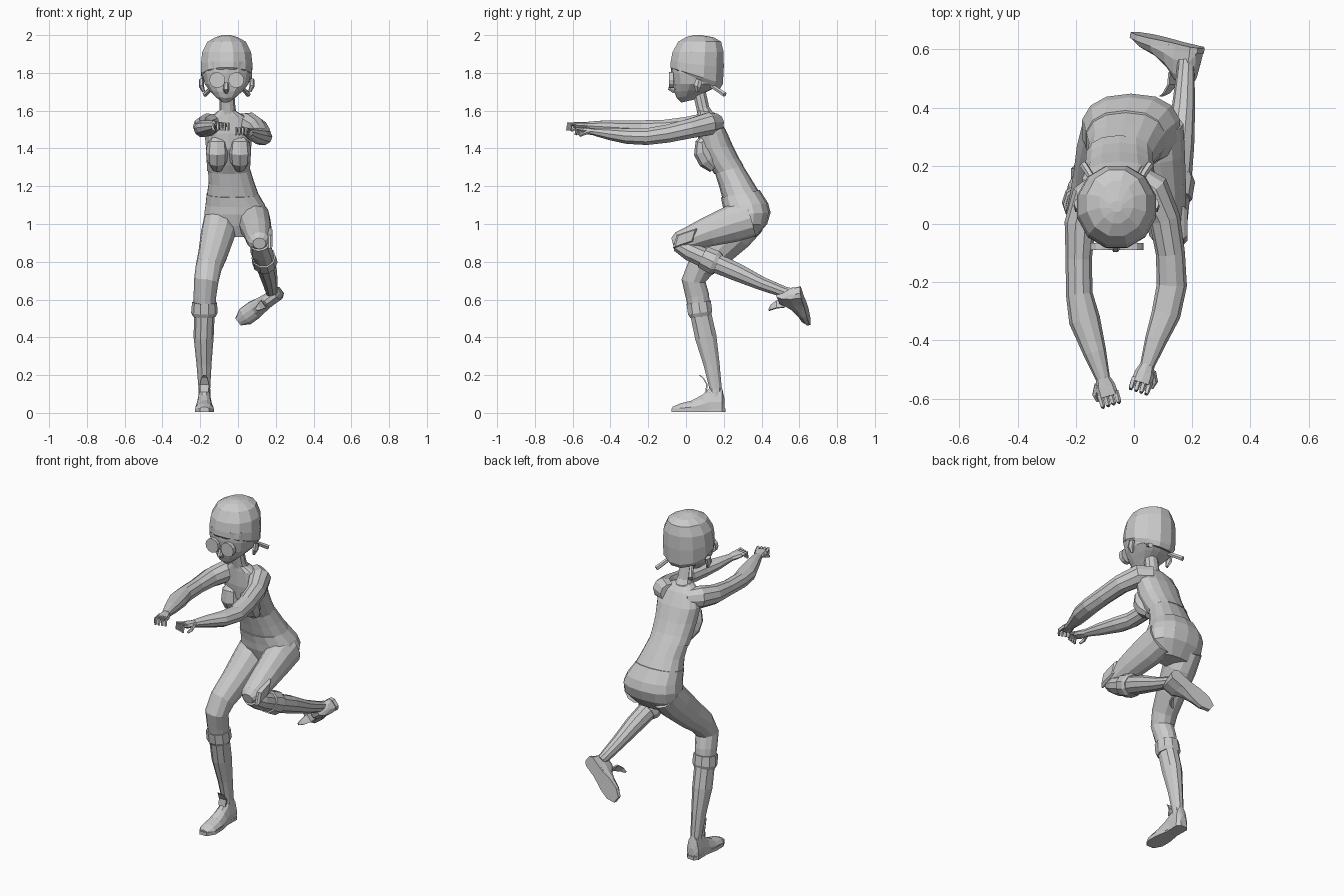
import bpy, bmesh
from math import cos, sin, pi
from mathutils import Vector as V, Matrix


def skin(name, rings):
    """Flat-shaded surface through equal-length rings of points, capped at both ends."""
    bm = bmesh.new()
    vs = [[bm.verts.new(p) for p in r] for r in rings]
    n = len(vs[0])
    for a, b in zip(vs, vs[1:]):
        for i in range(n):
            j = (i + 1) % n
            bm.faces.new((a[i], a[j], b[j], b[i]))
    bm.faces.new(vs[0])
    bm.faces.new(vs[-1])
    bmesh.ops.recalc_face_normals(bm, faces=bm.faces)
    me = bpy.data.meshes.new(name)
    bm.to_mesh(me)
    bm.free()
    ob = bpy.data.objects.new(name, me)
    bpy.context.collection.objects.link(ob)
    return ob


def tube(name, pts, n=10):
    """Limb along (x, y, z, side radius, depth radius) points."""
    c = [V(p[:3]) for p in pts]
    rings = []
    for i, p in enumerate(pts):
        d = (c[min(i + 1, len(c) - 1)] - c[max(i - 1, 0)]).normalized()
        s = (V((1, 0, 0)) - d * d.x).normalized()
        u = d.cross(s)
        r2 = p[4] if len(p) > 4 else p[3]
        rings.append([c[i] + s * p[3] * cos(2 * pi * k / n) + u * r2 * sin(2 * pi * k / n)
                      for k in range(n)])
    return skin(name, rings)


def body(name, rows, n=14, power=0.85):
    """Loft of rings given as (x centre, half width, front y, front z, back y, back z)."""
    rings = []
    for x, w, yf, zf, yb, zb in rows:
        f, b = V((x, yf, zf)), V((x, yb, zb))
        ring = []
        for k in range(n):
            a = 2 * pi * (k + 0.5) / n
            sx, sy = [abs(t) ** power * (1 if t > 0 else -1) for t in (cos(a), sin(a))]
            ring.append((f + b) / 2 + (b - f) / 2 * sy + V((w * sx, 0, 0)))
        rings.append(ring)
    return skin(name, rings)


# Trunk
body("torso", [
    (-0.06, 0.045, 0.06, 1.605, 0.15, 1.59), (-0.05, 0.10, 0.06, 1.57, 0.175, 1.56),
    (-0.05, 0.13, 0.06, 1.48, 0.215, 1.49), (-0.05, 0.122, 0.07, 1.40, 0.25, 1.41),
    (-0.05, 0.118, 0.12, 1.31, 0.28, 1.35), (-0.05, 0.116, 0.15, 1.265, 0.305, 1.31)])
body("midriff", [
    (-0.05, 0.112, 0.15, 1.28, 0.295, 1.32), (-0.035, 0.122, 0.175, 1.20, 0.345, 1.24),
    (-0.025, 0.145, 0.20, 1.11, 0.40, 1.15)])
body("pelvis", [
    (-0.03, 0.138, 0.185, 1.14, 0.39, 1.18), (-0.015, 0.16, 0.195, 1.09, 0.435, 1.11),
    (-0.01, 0.172, 0.20, 1.05, 0.448, 1.06), (-0.01, 0.165, 0.22, 0.99, 0.43, 1.0),
    (-0.015, 0.11, 0.25, 0.93, 0.37, 0.93)])
for x in (-0.11, 0.01):
    tube("bust", [(x, 0.11, 1.47, 0.02), (x, 0.085, 1.43, 0.052, 0.035),
                  (x, 0.09, 1.38, 0.06, 0.05), (x, 0.115, 1.335, 0.055, 0.05),
                  (x, 0.15, 1.295, 0.03)], 8)
tube("neck", [(-0.055, 0.115, 1.55, 0.06, 0.05), (-0.055, 0.09, 1.61, 0.042, 0.036),
              (-0.06, 0.07, 1.70, 0.04, 0.036)])

# Head
body("face", [
    (-0.06, 0.13, -0.08, 1.86, 0.19, 1.86), (-0.06, 0.13, -0.078, 1.80, 0.19, 1.78),
    (-0.06, 0.118, -0.068, 1.74, 0.18, 1.74), (-0.062, 0.09, -0.062, 1.70, 0.14, 1.715),
    (-0.064, 0.06, -0.05, 1.668, 0.09, 1.69), (-0.065, 0.025, -0.025, 1.643, 0.05, 1.66)])
body("cap", [
    (-0.06, 0.125, -0.08, 1.82, 0.185, 1.715), (-0.06, 0.139, -0.088, 1.83, 0.20, 1.74),
    (-0.06, 0.141, -0.086, 1.86, 0.205, 1.83), (-0.06, 0.134, -0.076, 1.91, 0.204, 1.91),
    (-0.06, 0.105, -0.045, 1.965, 0.19, 1.965), (-0.06, 0.06, 0.0, 1.99, 0.15, 1.988),
    (-0.06, 0.02, 0.04, 2.0, 0.08, 2.0)], 12, 1)
tube("nose", [(-0.063, -0.072, 1.745, 0.012), (-0.063, -0.083, 1.715, 0.016),
              (-0.063, -0.06, 1.70, 0.012)], 6)
for s in (-1, 1):
    x = -0.06 + s * 0.05
    tube("spectacle_lens", [(x, -0.065, 1.762, 0.042), (x, -0.09, 1.762, 0.042)], 12)
    x = -0.06 + s * 0.122
    tube("ear", [(x, 0.06, 1.70, 0.008), (x + s * 0.012, 0.06, 1.73, 0.014, 0.022),
                 (x + s * 0.012, 0.07, 1.765, 0.012, 0.02)], 6)
    tube("pigtail", [(-0.06 + s * 0.07, 0.13, 1.735, 0.012), (-0.06 + s * 0.095, 0.175, 1.705, 0.013),
                     (-0.06 + s * 0.115, 0.205, 1.685, 0.014)], 6)

# Arms, reaching forward
arms = {
    "right": [(-0.10, 0.14, 1.525, 0.05), (-0.155, 0.09, 1.525, 0.062), (-0.185, 0.0, 1.515, 0.054),
              (-0.19, -0.12, 1.508, 0.045), (-0.188, -0.24, 1.505, 0.046), (-0.17, -0.33, 1.508, 0.054, 0.042),
              (-0.135, -0.44, 1.515, 0.04, 0.034), (-0.107, -0.53, 1.52, 0.025, 0.021)],
    "left": [(0.0, 0.16, 1.535, 0.05), (0.06, 0.12, 1.53, 0.062), (0.105, 0.02, 1.505, 0.054),
             (0.125, -0.10, 1.478, 0.05), (0.13, -0.21, 1.462, 0.052, 0.046), (0.11, -0.31, 1.465, 0.05, 0.043),
             (0.075, -0.40, 1.476, 0.038, 0.034), (0.046, -0.485, 1.488, 0.025, 0.021)]}
for side, pts in arms.items():
    tube(side + "_arm", pts)
    w = V(pts[-1][:3])
    d = (w - V(pts[-2][:3])).normalized()
    s = d.cross(V((0, 0, 1))).normalized()
    inner = 1 if side == "right" else -1
    path = [w - d * 0.01, w + d * 0.03, w + d * 0.065]
    tube(side + "_palm", [(*p, a, b) for p, a, b in zip(path, (0.022, 0.034, 0.036), (0.02, 0.018, 0.016))], 8)
    for k in range(4):
        a = w + d * 0.055 + s * (k - 1.5) * 0.019
        tube(side + "_finger", [(*a, 0.01), (*(a + d * 0.035 + V((0, 0, 0.006))), 0.009),
                                (*(a + d * 0.04 - V((0, 0, 0.03))), 0.007)], 5)
    # thumb sits on the inner edge of the palm, seen from the body
    t = w + d * 0.015 - s * 0.025 * -inner
    tube(side + "_thumb", [(*t, 0.011), (*(t + d * 0.03 + s * 0.018 * inner - V((0, 0, 0.015))), 0.01),
                           (*(t + d * 0.055 + s * 0.014 * inner - V((0, 0, 0.03))), 0.007)], 5)

# Standing leg
tube("standing_thigh", [(-0.095, 0.33, 1.03, 0.085, 0.10), (-0.105, 0.26, 0.95, 0.092, 0.098),
                        (-0.13, 0.16, 0.85, 0.08, 0.085), (-0.155, 0.075, 0.77, 0.07, 0.072),
                        (-0.168, 0.04, 0.70, 0.065, 0.064), (-0.175, 0.06, 0.62, 0.06, 0.062),
                        (-0.177, 0.072, 0.55, 0.057, 0.058)], 12)
tube("standing_cuff", [(-0.177, 0.067, 0.585, 0.066, 0.068), (-0.178, 0.075, 0.53, 0.07, 0.068),
                       (-0.178, 0.078, 0.51, 0.06, 0.058)])
tube("standing_shin", [(-0.177, 0.07, 0.56, 0.055, 0.058), (-0.182, 0.105, 0.40, 0.053, 0.06),
                       (-0.18, 0.135, 0.26, 0.04, 0.045), (-0.178, 0.157, 0.13, 0.031, 0.034),
                       (-0.178, 0.16, 0.07, 0.033, 0.035)])

# Raised leg, bent back at the knee
tube("raised_thigh", [(0.085, 0.34, 1.03, 0.085, 0.10), (0.09, 0.24, 1.0, 0.085, 0.098),
                      (0.103, 0.12, 0.96, 0.076, 0.08), (0.11, 0.02, 0.922, 0.069, 0.065),
                      (0.113, -0.04, 0.905, 0.06, 0.054), (0.113, -0.07, 0.897, 0.035, 0.03)], 12)
tube("raised_shin", [(0.115, -0.045, 0.89, 0.05, 0.038), (0.125, 0.02, 0.855, 0.06, 0.052),
                     (0.14, 0.13, 0.805, 0.056, 0.055), (0.157, 0.27, 0.745, 0.05, 0.05),
                     (0.17, 0.40, 0.685, 0.04, 0.038), (0.177, 0.52, 0.64, 0.031, 0.031),
                     (0.18, 0.56, 0.63, 0.03)])
tube("raised_cuff", [(0.136, 0.09, 0.825, 0.064, 0.064), (0.142, 0.15, 0.797, 0.068, 0.068),
                     (0.145, 0.17, 0.788, 0.058, 0.058)])

# Knee pocket on the raised leg
pts = []
for r in (0.032, 0.042, 0.042, 0.034):
    x = 0.15 + 0.011 * len(pts)
    pts.append([(x, -0.005 + r * 1.3 * a + r * 0.25 * b, 0.925 + r * 0.85 * b + r * 0.45 * a)
                for a, b in ((-1, -1), (1, -1), (1, 1), (-1, 1))])
skin("knee_pocket", pts)


# Shoes: sections along the sole as (length, half width, top height)
def shoe(name, m):
    upper = [(-0.045, 0.02, 0.07), (-0.03, 0.036, 0.135), (0.035, 0.036, 0.132),
             (0.075, 0.04, 0.095), (0.13, 0.046, 0.065), (0.19, 0.046, 0.05), (0.232, 0.025, 0.032)]
    prof = ((-1, 0.05), (1, 0.05), (1.05, 0.4), (0.75, 0.8), (0.3, 1), (-0.3, 1), (-0.75, 0.8), (-1.05, 0.4))
    skin(name + "_shoe", [[m @ V((u, w * a, 0.008 + (h - 0.008) * b)) for a, b in prof] for u, w, h in upper])
    sole = [(-0.05, 0.02), (-0.03, 0.038), (0.05, 0.036), (0.13, 0.05), (0.19, 0.05), (0.238, 0.024)]
    skin(name + "_sole", [[m @ V((u, a * w, z)) for a, z in ((-1, 0.004), (1, 0.004), (1, 0.024), (-1, 0.024))]
                          for u, w in sole])
    tab = [(0.05, 0.022, 0.11), (0.045, 0.024, 0.15), (0.065, 0.016, 0.185), (0.085, 0.006, 0.20)]
    skin(name + "_tongue", [[m @ V((u + t, a * w, z)) for a, t in ((-1, 0), (1, 0), (1, 0.008), (-1, 0.008))]
                            for u, w, z in tab])


def frame(origin, toe, up):
    up = V(up).normalized()
    toe = V(toe)
    toe = (toe - up * toe.dot(up)).normalized()
    return Matrix.Translation(origin) @ Matrix((toe, up.cross(toe), up)).transposed().to_4x4()


shoe("standing", frame((-0.178, 0.16, 0.0), (0, -1, 0), (0, 0, 1)))
shoe("raised", frame((0.192, 0.618, 0.622), (-0.8, 0.12, -0.58), (-0.14, -0.98, -0.13)))
